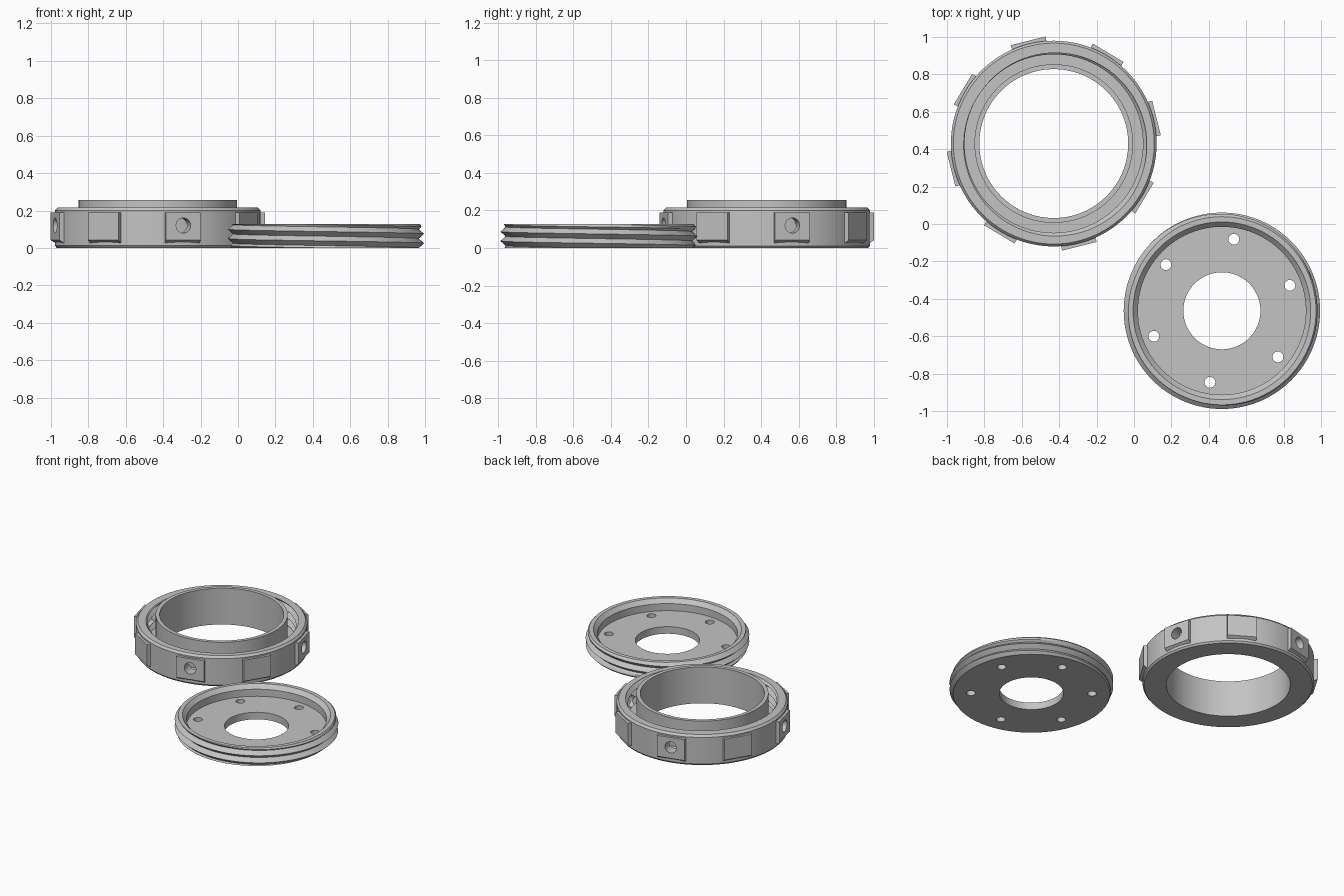
import bpy, bmesh, math
from mathutils import Matrix, Vector

if "Cube" in bpy.data.objects:
    bpy.data.objects.remove(bpy.data.objects["Cube"])

SEG = 96
RING = Vector((-0.429, 0.43, 0))
PLUG = Vector((0.47, -0.464, 0))

metal = bpy.data.materials.new("grey metal")
metal.diffuse_color = (0.55, 0.55, 0.55, 1)
metal.use_nodes = True
metal.node_tree.nodes["Principled BSDF"].inputs["Base Color"].default_value = metal.diffuse_color


def make_object(name, bm, loc):
    mesh = bpy.data.meshes.new(name)
    bm.to_mesh(mesh)
    bm.free()
    mesh.materials.append(metal)
    ob = bpy.data.objects.new(name, mesh)
    ob.location = loc
    bpy.context.collection.objects.link(ob)
    return ob


def thread(theta, z0, z1, root, crest, pitch, limit):
    """Points of a triangular helical thread in one radial section, bottom to top."""
    pts = []
    rows = math.ceil((z1 - z0) / pitch) + 2
    for k in range(-4, rows * 4 + 1):
        z = z0 + (k / 4 - theta / math.tau) * pitch
        z = min(max(z, z0), z1)
        phase = ((z - z0) / pitch + theta / math.tau) % 1
        r = root + (crest - root) * (1 - abs(2 * phase - 1))
        pts.append((limit(r, z), z))
    return pts


def lathe(name, section, loc):
    """Sweep a closed section, which may vary with the angle, round the z axis."""
    bm = bmesh.new()
    cols = []
    for i in range(SEG + 1):
        t = math.tau * i / SEG
        cols.append([bm.verts.new((r * math.cos(t), r * math.sin(t), z))
                     for r, z in section(t)])
    n = len(cols[0])
    for a, b in zip(cols, cols[1:]):
        for j in range(n):
            k = (j + 1) % n
            bm.faces.new((a[j], b[j], b[k], a[k]))
    bmesh.ops.remove_doubles(bm, verts=bm.verts, dist=1e-5)
    bmesh.ops.recalc_face_normals(bm, faces=bm.faces)
    return make_object(name, bm, loc)


def cylinder(bm, radius, depth, matrix, sides=24):
    bmesh.ops.create_cone(bm, cap_ends=True, segments=sides, radius1=radius,
                          radius2=radius, depth=depth, matrix=matrix)


def cut(ob, cutter):
    mod = ob.modifiers.new("holes", 'BOOLEAN')
    mod.operation = 'DIFFERENCE'
    mod.solver = 'EXACT'
    mod.object = cutter
    bpy.context.view_layer.objects.active = ob
    bpy.ops.object.modifier_apply(modifier=mod.name)


# Collar: outer wall, threaded groove and taller inner tube
def collar_section(t):
    wall = thread(t, 0.06, 0.215, 0.502, 0.477, 0.05, lambda r, z: r)
    return ([(0.398, 0), (0.54, 0), (0.55, 0.012), (0.55, 0.2), (0.537, 0.215)]
            + wall[::-1] + [(0.424, 0.06), (0.424, 0.257), (0.398, 0.257)])


collar = lathe("collar_ring", collar_section, RING)


# Plug: dished disc with an external thread
def plug_section(t):
    outer = thread(t, 0, 0.128, 0.497, 0.525, 0.05,
                   lambda r, z: min(r, 0.503 + min(z, 0.128 - z)))
    return ([(0.206, 0.05), (0.206, 0)] + outer
            + [(0.475, 0.128), (0.449, 0.10), (0.449, 0.05)])


plug = lathe("threaded_plug", plug_section, PLUG)

# Eight flat pads round the collar
pad_angles = [math.radians(14 + 45 * i) for i in range(8)]
bm = bmesh.new()
for a in pad_angles:
    turn = Matrix.Rotation(a, 4, 'Z')
    made = bmesh.ops.create_cube(bm, size=1)["verts"]
    for v in made:
        out, up = v.co.x > 0, v.co.z > 0
        x = 0.566 if out else 0.535
        z = 0.19 if up else (0.042 if out else 0.022)
        v.co = turn @ Vector((x, 0.19 * v.co.y, z))
pads = make_object("grip_pads", bm, RING)

# Radial screw holes through every second pad
bm = bmesh.new()
for a in pad_angles[::2]:
    cylinder(bm, 0.04, 0.16, Matrix.Rotation(a, 4, 'Z')
             @ Matrix.Translation((0.54, 0, 0.12))
             @ Matrix.Rotation(math.pi / 2, 4, 'Y'))
screw_cutter = make_object("screw_hole_cutter", bm, RING)

# Six bolt holes through the plug floor
bm = bmesh.new()
for i in range(6):
    a = math.radians(20.5 + 60 * i)
    cylinder(bm, 0.029, 0.2, Matrix.Translation(
        (0.388 * math.cos(a), 0.388 * math.sin(a), 0.03)))
bolt_cutter = make_object("bolt_hole_cutter", bm, PLUG)

bpy.context.view_layer.update()
cut(collar, screw_cutter)
cut(pads, screw_cutter)
cut(plug, bolt_cutter)
for helper in (screw_cutter, bolt_cutter):
    bpy.data.objects.remove(helper)

# Smooth round walls, sharp edges kept
bpy.ops.object.select_all(action='DESELECT')
for ob in (collar, plug, pads):
    ob.select_set(True)
bpy.context.view_layer.objects.active = collar
bpy.ops.object.shade_smooth_by_angle(angle=math.radians(30))
